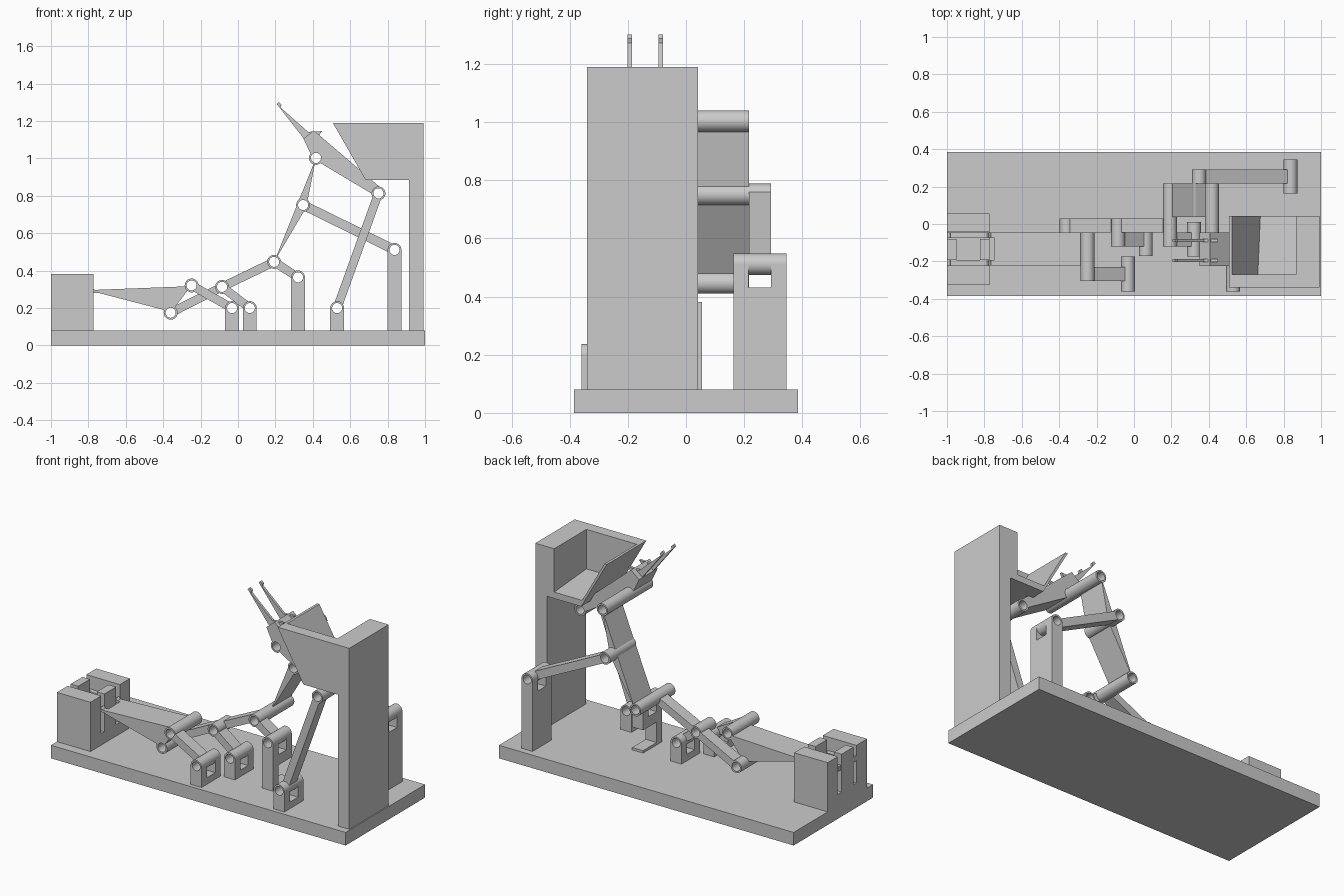
import bpy, bmesh, math
from mathutils import Vector

if "Cube" in bpy.data.objects:
    bpy.data.objects.remove(bpy.data.objects["Cube"])

grey = bpy.data.materials.new("plain_grey")
grey.diffuse_color = (0.6, 0.6, 0.6, 1)
grey.use_nodes = True
grey.node_tree.nodes["Principled BSDF"].inputs["Base Color"].default_value = grey.diffuse_color


def finish(name, bm):
    bmesh.ops.recalc_face_normals(bm, faces=bm.faces)
    me = bpy.data.meshes.new(name)
    bm.to_mesh(me)
    bm.free()
    ob = bpy.data.objects.new(name, me)
    bpy.context.collection.objects.link(ob)
    me.materials.append(grey)
    return ob


def loft(name, a, b):
    """Solid between two matching outlines."""
    bm = bmesh.new()
    va = [bm.verts.new(p) for p in a]
    vb = [bm.verts.new(p) for p in b]
    bm.faces.new(va)
    bm.faces.new(vb[::-1])
    for i in range(len(va)):
        j = (i + 1) % len(va)
        bm.faces.new((va[i], va[j], vb[j], vb[i]))
    return finish(name, bm)


def prism(name, xz, y0, y1):
    return loft(name, [(x, y0, z) for x, z in xz], [(x, y1, z) for x, z in xz])


def prism_x(name, yz, x0, x1):
    return loft(name, [(x0, y, z) for y, z in yz], [(x1, y, z) for y, z in yz])


def box(name, x0, x1, y0, y1, z0, z1):
    return prism(name, [(x0, z0), (x1, z0), (x1, z1), (x0, z1)], y0, y1)


def cut(ob, cutter):
    m = ob.modifiers.new("cut", 'BOOLEAN')
    m.operation = 'DIFFERENCE'
    m.solver = 'EXACT'
    m.object = cutter
    cutter.hide_render = True
    cutter.hide_viewport = True


def circle(c, r, n=32):
    return [(c[0] + r * math.cos(2 * math.pi * i / n),
             c[1] + r * math.sin(2 * math.pi * i / n)) for i in range(n)]


# Pivots: x, z, then the y span of the sleeve
J = {
    1: (-.360, .175, -.225, .03), 2: (-.248, .321, -.305, -.045),
    3: (-.085, .313, -.12, .03), 4: (-.032, .2, -.36, -.175),
    5: (.063, .2, -.172, .007), 6: (.193, .447, -.12, .217),
    7: (.321, .364, -.173, .01), 8: (.530, .2, -.36, -.175),
    9: (.348, .751, .038, .292), 10: (.417, 1.003, -.225, .217),
    11: (.751, .813, -.305, -.045), 12: (.837, .511, .163, .345),
}
RO, RI = .037, .027
for x, z, y0, y1 in J.values():
    # Hollow sleeve
    bm = bmesh.new()
    n = 32
    rings = [[bm.verts.new((px, y, pz)) for px, pz in circle((x, z), r, n)]
             for r, y in ((RO, y0), (RO, y1), (RI, y1), (RI, y0))]
    for a in range(4):
        for i in range(n):
            j, b = (i + 1) % n, (a + 1) % 4
            bm.faces.new((rings[a][i], rings[a][j], rings[b][j], rings[b][i]))
    ob = finish("pivot_sleeve", bm)
    bpy.context.view_layer.objects.active = ob
    ob.select_set(True)
    bpy.ops.object.shade_smooth_by_angle(angle=math.radians(35))
    ob.select_set(False)


def bore(ob, *pivots):
    """Clear the sleeve holes through a part; cutters stay inside the model's box."""
    for k in pivots:
        x, z = J[k][:2]
        cut(ob, prism("bore_cutter", circle((x, z), .032), -.38, .38))


def link(name, a, b, y0, y1, w=.046):
    """Straight bar between two pivots."""
    p, q = Vector(J[a][:2]), Vector(J[b][:2])
    d = (q - p).normalized()
    n = Vector((-d.y, d.x)) * w / 2
    p, q = p + d * .03, q - d * .03
    return prism(name, [p - n, q - n, q + n, p + n], y0, y1)


# Base and tower with hopper
box("base", -1, 1, -.385, .385, 0, .08)
tower = prism("tower", [(.507, 1.19), (.682, .885), (.915, .885), (.915, .08),
                        (.993, .08), (.993, 1.19)], -.34, .042)


def hopper_outline(y):
    z = .924 - .075 * (y - .045)
    return [(.523 - .574 * .06, y, 1.25), (.523 + .574 * (1.19 - z), y, z),
            (.865, y, z), (.865, y, 1.25)]


cut(tower, loft("hopper_cutter", hopper_outline(.1), hopper_outline(-.27)))

# Receiving block: two walls, a floor and two posts
prism_x("catch_block", [(-.327, .08), (.055, .08), (.055, .382), (-.042, .382),
                        (-.042, .15), (-.223, .15), (-.223, .382), (-.327, .382)],
        -1, -.772)
for x in (-1, -.823):
    box("catch_post", x, x + .051, -.193, -.08, .15, .382)

# Slotted supports
for k in (4, 5, 8, 12):
    x, z, y0, y1 = J[k]
    a, b = y0 + .052, y1 - .052
    s = prism_x("support", [(y0, .08), (y1, .08), (y1, z), (b, z), (b, z - .08),
                            (a, z - .08), (a, z), (y0, z)], x - RO, x + RO)
    bore(s, k)
x, z, y0, y1 = J[7]
s = prism_x("cutaway_support", [
    (y0, .08), (y1, .08), (y1, .095), (y0 + .052, .095), (y0 + .052, .22), (y1, .22),
    (y1, z), (y1 - .052, z), (y1 - .052, z - .08), (y0 + .052, z - .08),
    (y0 + .052, z), (y0, z)], x - RO, x + RO)
bore(s, 7)

# Bars
link("input_rocker", 2, 4, -.305, -.23)
link("long_bar_lower", 1, 3, -.045, .03)
link("long_bar_upper", 3, 6, -.045, .03)
link("middle_rocker", 3, 5, -.12, -.045)
link("short_rocker", 6, 7, -.12, -.045)
link("upper_rocker", 9, 12, .217, .292, .05)
link("scoop_rocker", 11, 8, -.305, -.23)

# Wide coupler plate: slim triangle through its three pivots
coupler = prism("coupler_plate", [J[6][:2], (.366, .74), (.37, .765), J[10][:2]],
                .038, .217)
bore(coupler, 6, 9, 10)

# Input lever with two hooked prongs
lever = prism("input_lever", [(-.745, .281), (-.376, .185), (-.36, .175), (-.248, .321),
                              (-.277, .316), (-.745, .298)], -.225, -.045)
bore(lever, 1, 2)
for y in (-.222, -.075):
    prism("lever_prong", [(-.74, .281), (-.74, .298), (-.765, .297), (-.778, .309),
                          (-.785, .298), (-.98, .304), (-.985, .318), (-1, .318),
                          (-1, .288)], y, y + .03)

# Scoop with two claws
scoop = prism("scoop_body", [(.35, 1.105), (.405, 1.15), (.767, .84), (.751, .79),
                             (.433, .98), (.4, 1.0)], -.225, -.045)
bore(scoop, 10, 11)
for y in (-.202, -.095):
    prism("scoop_claw", [(.207, 1.29), (.218, 1.301), (.232, 1.287), (.228, 1.272),
                         (.375, 1.142), (.449, 1.146), (.41, 1.09), (.38, 1.07),
                         (.222, 1.272)], y, y + .016)
